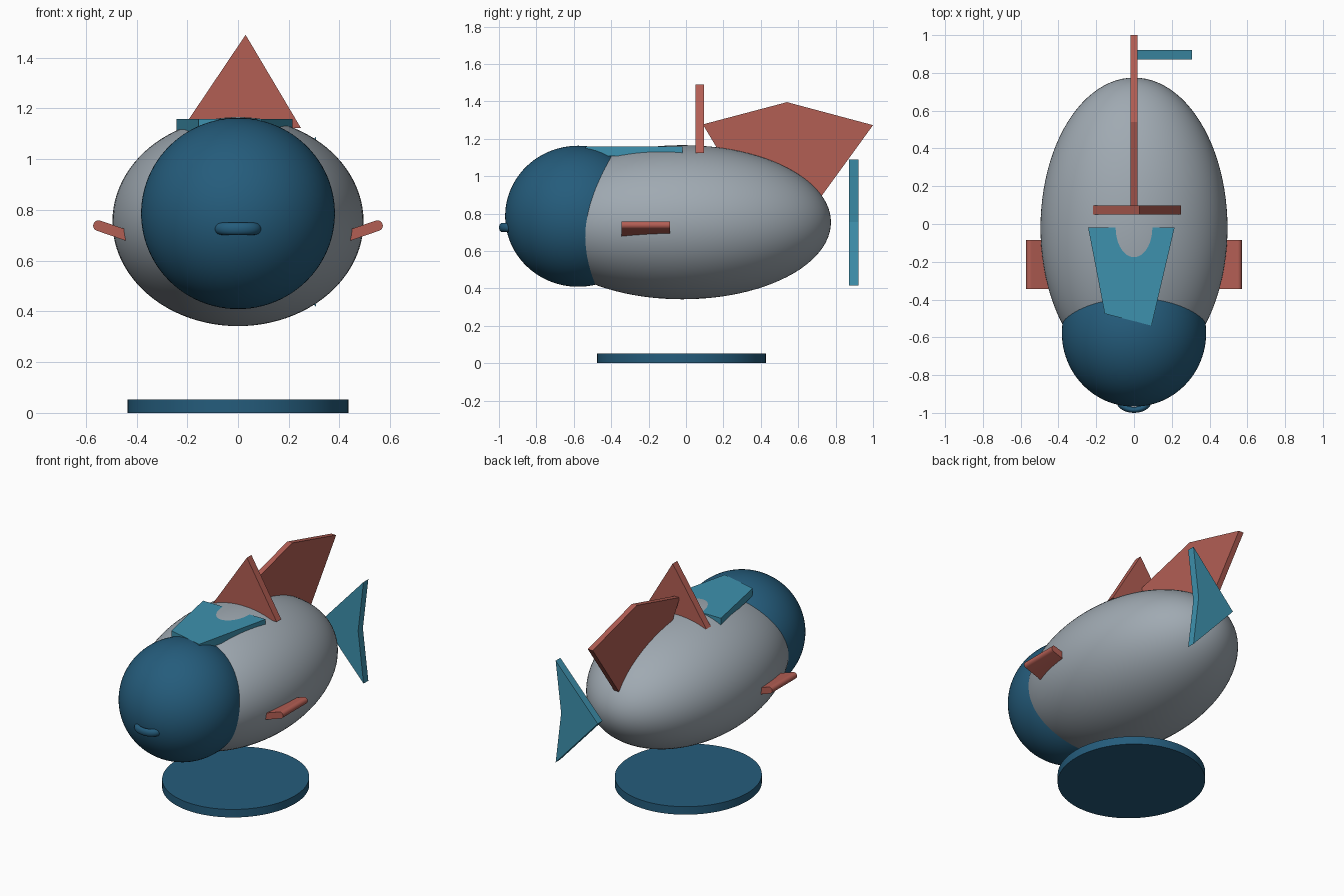
import bpy, bmesh, math
from mathutils import Matrix, Vector

if "Cube" in bpy.data.objects:
    bpy.data.objects.remove(bpy.data.objects["Cube"])


def mat(name, rgb):
    m = bpy.data.materials.new(name)
    m.diffuse_color = (*rgb, 1)
    m.use_nodes = True
    m.node_tree.nodes["Principled BSDF"].inputs["Base Color"].default_value = m.diffuse_color
    return m


GREY = mat("silver grey", (0.35, 0.40, 0.445))
BLUE = mat("deep blue", (0.018, 0.107, 0.20))
TEAL = mat("teal", (0.048, 0.283, 0.42))
RED = mat("coral red", (0.45, 0.112, 0.088))


def finish(bm, name, material, smooth=True):
    bmesh.ops.recalc_face_normals(bm, faces=bm.faces)
    me = bpy.data.meshes.new(name)
    bm.to_mesh(me)
    bm.free()
    ob = bpy.data.objects.new(name, me)
    bpy.context.collection.objects.link(ob)
    me.materials.append(material)
    if smooth:
        bpy.ops.object.select_all(action='DESELECT')
        ob.select_set(True)
        bpy.context.view_layer.objects.active = ob
        bpy.ops.object.shade_smooth_by_angle(angle=math.radians(30))
    return ob


def ellipsoid(name, centre, radii, material):
    bm = bmesh.new()
    m = Matrix.Translation(centre) @ Matrix.Diagonal((*radii, 1))
    bmesh.ops.create_uvsphere(bm, u_segments=96, v_segments=48, radius=1, matrix=m)
    return finish(bm, name, material)


def slab(name, profile, axis, lo, hi, material, smooth=False):
    """Extrude a 2D profile along one axis, from lo to hi."""
    def place(p, d):
        c = list(p)
        c.insert(axis, d)
        return c
    bm = bmesh.new()
    face = bm.faces.new([bm.verts.new(place(p, lo)) for p in profile])
    new = bmesh.ops.extrude_face_region(bm, geom=[face])["geom"]
    step = Vector(place((0, 0), hi - lo))
    bmesh.ops.translate(bm, vec=step, verts=[v for v in new if isinstance(v, bmesh.types.BMVert)])
    return finish(bm, name, material, smooth)


# body and head
ellipsoid("body", (0, -0.02, 0.754), (0.495, 0.795, 0.412), GREY)
ellipsoid("head", (0, -0.577, 0.786), (0.382, 0.39, 0.377), BLUE)

# mouth: flattened ring half sunk into the head
bpy.ops.mesh.primitive_torus_add(location=(0, -0.94, 0.726), major_segments=64, minor_segments=20,
                                 major_radius=0.068, minor_radius=0.024)
mouth = bpy.context.object
mouth.name = "mouth"
mouth.scale.y = 0.65
mouth.data.materials.append(BLUE)
bpy.ops.object.shade_smooth_by_angle(angle=math.radians(60))

# round base
bm = bmesh.new()
bmesh.ops.create_cone(bm, cap_ends=True, segments=96, radius1=1, radius2=1, depth=1,
                      matrix=Matrix.Translation((0, -0.024, 0.0265)) @ Matrix.Diagonal((0.435, 0.452, 0.053, 1)))
finish(bm, "base", BLUE)

# fins along the back
slab("back_fin", [(0.09, 1.277), (0.54, 1.396), (1.0, 1.273), (0.70, 0.86), (0.34, 0.86)],
     0, -0.018, 0.018, RED)
slab("cross_fin", [(-0.217, 1.123), (0.248, 1.123), (0.03, 1.49)], 1, 0.05, 0.097, RED)

# plate behind the head
slab("neck_plate", [(-0.243, -0.018), (0.215, -0.018), (0.093, -0.538), (-0.155, -0.475)],
     2, 1.108, 1.158, TEAL)

# notched tail
slab("tail", [(0, 0.754), (0.308, 0.417), (0.268, 0.754), (0.308, 1.089)], 1, 0.872, 0.922, TEAL)

# side fins with a rounded outer edge, tilted upwards
tilt, r = math.radians(19), 0.021
for side, name in ((1, "right_side_fin"), (-1, "left_side_fin")):
    pts = [(-0.2, -r)] + [(r * math.cos(a), r * math.sin(a))
                          for a in (math.radians(-90 + 15 * i) for i in range(13))] + [(-0.2, r)]
    prof = [(side * (0.55 + u * math.cos(tilt) - v * math.sin(tilt)),
             0.738 + u * math.sin(tilt) + v * math.cos(tilt)) for u, v in pts]
    slab(name, prof, 1, -0.345, -0.086, RED, True)
